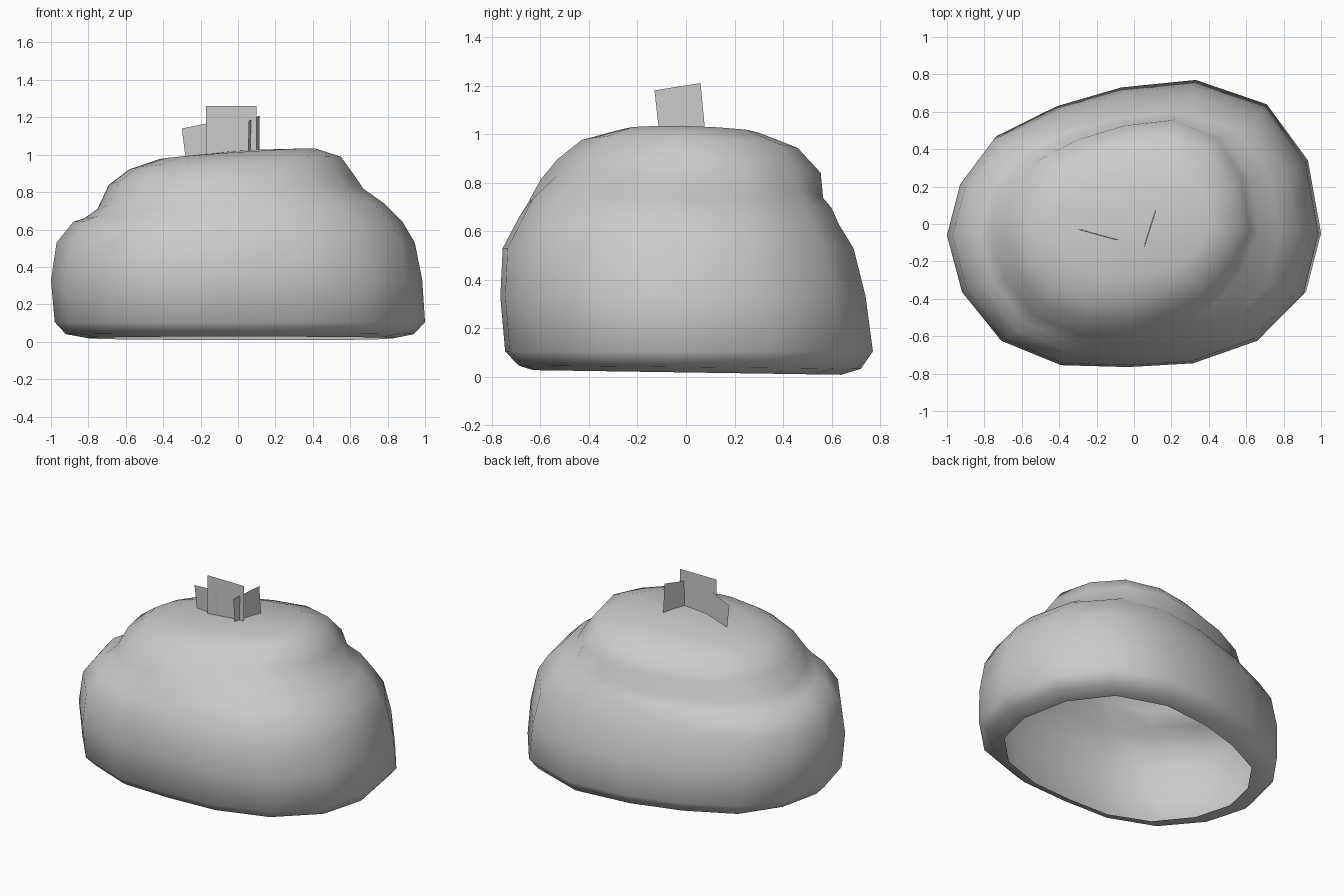
import bpy, bmesh

cube = bpy.data.objects.get("Cube")
if cube:
    bpy.data.objects.remove(cube, do_unlink=True)

grey = bpy.data.materials.new("stone grey")
grey.use_nodes = True
COLOUR = (0.6, 0.6, 0.6, 1)
grey.diffuse_color = COLOUR
grey.node_tree.nodes["Principled BSDF"].inputs["Base Color"].default_value = COLOUR


def add_object(name, bm, smooth=False):
    mesh = bpy.data.meshes.new(name)
    for f in bm.faces:
        f.smooth = smooth
    bm.to_mesh(mesh)
    bm.free()
    mesh.materials.append(grey)
    obj = bpy.data.objects.new(name, mesh)
    bpy.context.collection.objects.link(obj)
    return obj


# Plan outline of the boulder, stretched to the extents of each ring
OUTLINE = [(-1, -.06), (-.92, -.36), (-.71, -.62), (-.39, -.75), (-.03, -.76),
           (.32, -.74), (.67, -.62), (.92, -.37), (1, -.05), (.93, .34),
           (.71, .64), (.33, .77), (-.07, .73), (-.42, .63), (-.75, .47), (-.93, .22)]

# x min, x max, y min, y max, height, slope along x, slope along y
RINGS = [(-.80, .83, -.63, .64, .018, 0, -.015),
         (-.92, .94, -.69, .72, .04, 0, -.01),
         (-.98, 1.0, -.745, .77, .105, 0, 0),
         (-1.0, .985, -.765, .74, .33, 0, 0),
         (-.97, .945, -.755, .69, .53, 0, 0),
         (-.88, .88, -.69, .63, .64, 0, -.02),
         (-.82, .78, -.65, .60, .70, .05, -.03),
         (-.75, .67, -.60, .565, .765, .075, -.08),
         (-.69, .62, -.53, .555, .865, .04, -.06),
         (-.58, .55, -.43, .46, .955, .06, -.05),
         (-.42, .41, -.29, .30, 1.005, .07, -.03)]

# Hollow boulder, open underneath
bm = bmesh.new()
loops = []
for i, (x0, x1, y0, y1, z, sx, sy) in enumerate(RINGS):
    ring = []
    for u, v in OUTLINE:
        x = u * x1 if u > 0 else -u * x0
        y = v / .77 * y1 if v > 0 else -v / .76 * y0
        if i > 6 and u > .1 and v < -.1:  # cut back the front left shoulder
            x, y = x * .92, y * .92
        ring.append(bm.verts.new((x, y, z + sx * x + sy * y)))
    loops.append(ring)
n = len(OUTLINE)
for low, high in zip(loops, loops[1:]):
    for j in range(n):
        k = (j + 1) % n
        bm.faces.new((low[j], low[k], high[k], high[j]))
peak = bm.verts.new((.03, 0, 1.025))
for j in range(n):
    bm.faces.new((loops[-1][j], loops[-1][(j + 1) % n], peak))
add_object("boulder", bm, True)

# Upright thin plates on the summit: start, end, then bottom and top at each end
PLATES = {"front_plate": ((-.17, -.08), (.1, -.08), 1.0, 1.26, 1.26),
          "right_plate": ((-.3, -.03), (-.1, -.085), .98, 1.14, 1.18),
          "left_plate": ((.055, -.13), (.115, .06), 1.0, 1.18, 1.21)}
for name, (a, b, base, top_a, top_b) in PLATES.items():
    bm = bmesh.new()
    lean = .02 if name != "front_plate" else 0
    ax, bx = (lean, lean) if name == "right_plate" else (0, 0)
    ay, by = (lean, lean) if name == "left_plate" else (0, 0)
    corners = [(a[0] + ax, a[1] + ay, base), (b[0] + bx, b[1] + by, base),
               (*b, top_b), (*a, top_a)]
    bm.faces.new([bm.verts.new(c) for c in corners])
    add_object(name, bm)
